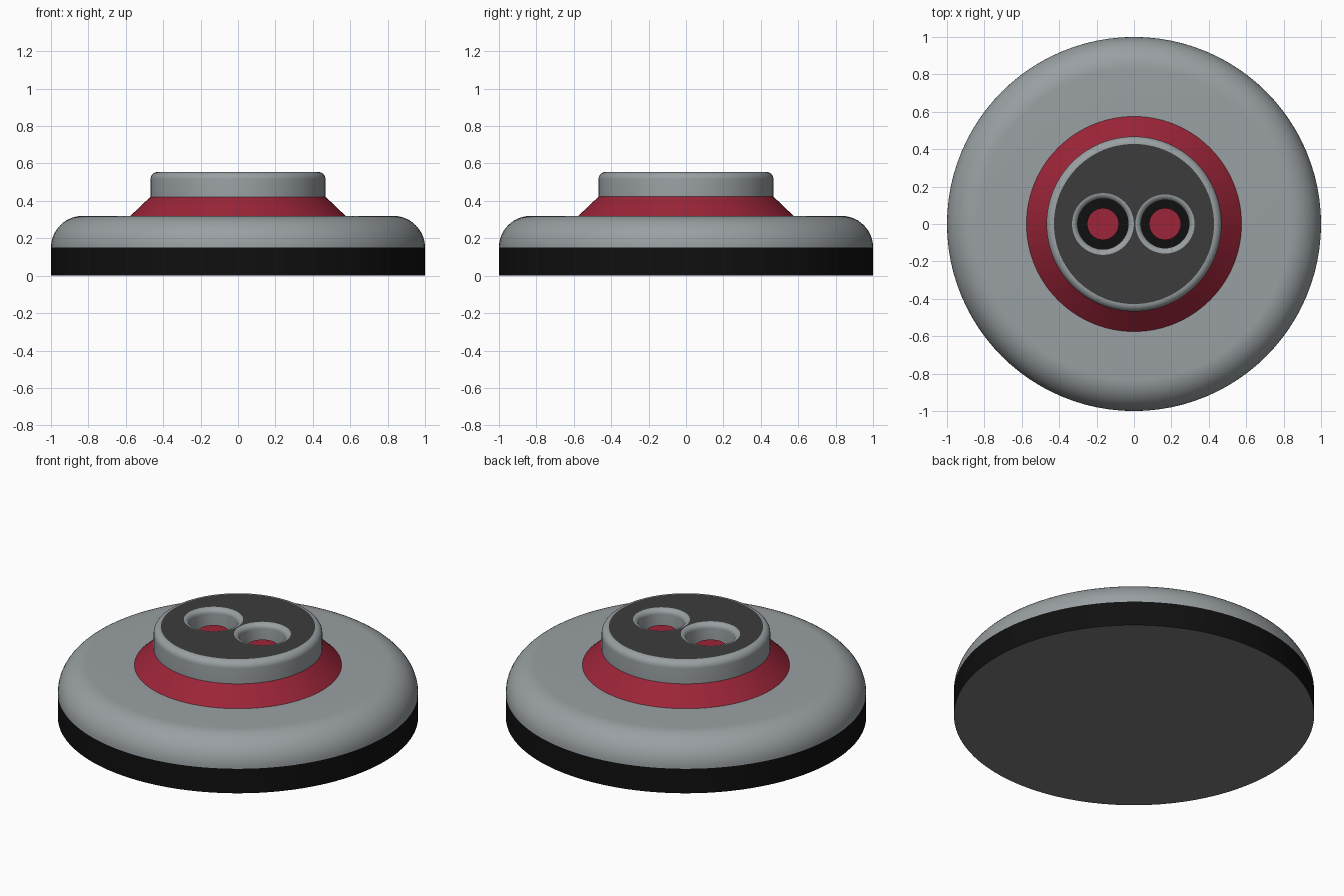
import bpy, bmesh
from math import cos, sin, pi, radians

old = bpy.data.objects.get("Cube")
if old:
    bpy.data.objects.remove(old, do_unlink=True)


def material(name, r, g, b):
    m = bpy.data.materials.new(name)
    m.use_nodes = True
    m.diffuse_color = (r, g, b, 1)
    m.node_tree.nodes["Principled BSDF"].inputs["Base Color"].default_value = (r, g, b, 1)
    return m


GREY = material("cool grey", 0.32, 0.35, 0.365)
RED = material("deep red", 0.33, 0.018, 0.04)
BLACK = material("black", 0.005, 0.005, 0.005)
CHARCOAL = material("charcoal", 0.045, 0.045, 0.045)
UNDER = material("underside grey", 0.2, 0.2, 0.2)
SEGMENTS = 96


def finish(name, bm, mats):
    mesh = bpy.data.meshes.new(name)
    bm.to_mesh(mesh)
    bm.free()
    for m in mats:
        mesh.materials.append(m)
    obj = bpy.data.objects.new(name, mesh)
    bpy.context.collection.objects.link(obj)
    bpy.ops.object.select_all(action="DESELECT")
    obj.select_set(True)
    bpy.context.view_layer.objects.active = obj
    bpy.ops.object.shade_smooth_by_angle(angle=radians(30))
    return obj


def ring(bm, r, z, cx=0):
    steps = [2 * pi * i / SEGMENTS for i in range(SEGMENTS)]
    return [bm.verts.new((cx + r * cos(a), r * sin(a), z)) for a in steps]


def lathe(name, profile, mats, cx=0, flat_mat=0):
    """Revolve (radius, height) points; level faces take flat_mat."""
    bm = bmesh.new()
    rings = [[bm.verts.new((cx, 0, z))] if r == 0 else ring(bm, r, z, cx)
             for r, z in profile]
    for k, (a, b) in enumerate(zip(rings, rings[1:])):
        level = profile[k][1] == profile[k + 1][1]
        for i in range(SEGMENTS):
            j = (i + 1) % SEGMENTS
            if len(a) == 1:
                f = bm.faces.new((a[0], b[j], b[i]))
            elif len(b) == 1:
                f = bm.faces.new((a[i], a[j], b[0]))
            else:
                f = bm.faces.new((a[i], a[j], b[j], b[i]))
            f.material_index = flat_mat if level else 0
    return finish(name, bm, mats)


def fillet(r, z, radius, start, steps=8):
    """Quarter arc around (r, z), from start to start + 90 degrees."""
    angles = [start + pi / 2 * i / steps for i in range(steps + 1)]
    return [(r + radius * cos(a), z + radius * sin(a)) for a in angles]


# Base: dark pad with a domed-edge shell above it
lathe("base_pad", [(0, 0), (1, 0), (1, 0.15)], [BLACK, UNDER], flat_mat=1)
lathe("base_shell", fillet(0.83, 0.15, 0.17, 0, 14) + [(0.5, 0.32)], [GREY])

# Sloped collar and rounded neck
lathe("collar", [(0.575, 0.32), (0.465, 0.425)], [RED])
lathe("neck", [(0.468, 0.42)] + fillet(0.428, 0.515, 0.04, 0), [GREY])

# Sockets: rounded lip, straight wall, black floor, red contact
SOCKETS = {"right": (-0.166, 0.165), "left": (0.166, 0.158)}
TOP = 0.555
for side, (cx, r) in SOCKETS.items():
    lip = fillet(r, TOP - 0.03, 0.03, pi / 2)
    wall = lip[-1][0]
    lathe(side + "_socket", lip + [(wall, 0.42), (0, 0.42)], [GREY, BLACK], cx, flat_mat=1)
    lathe(side + "_contact", [(0.085, 0.42), (0.085, 0.48), (0, 0.48)], [RED], cx)

# Top plate with the two socket openings
bm = bmesh.new()
edges = []
for cx, r in [(0, 0.428)] + list(SOCKETS.values()):
    loop = ring(bm, r, TOP, cx)
    edges += [bm.edges.new((loop[i - 1], loop[i])) for i in range(SEGMENTS)]
bmesh.ops.triangle_fill(bm, edges=edges, use_beauty=True, normal=(0, 0, 1))
for f in bm.faces:
    f.normal_update()
    if f.normal.z < 0:
        f.normal_flip()
finish("top_plate", bm, [CHARCOAL])
